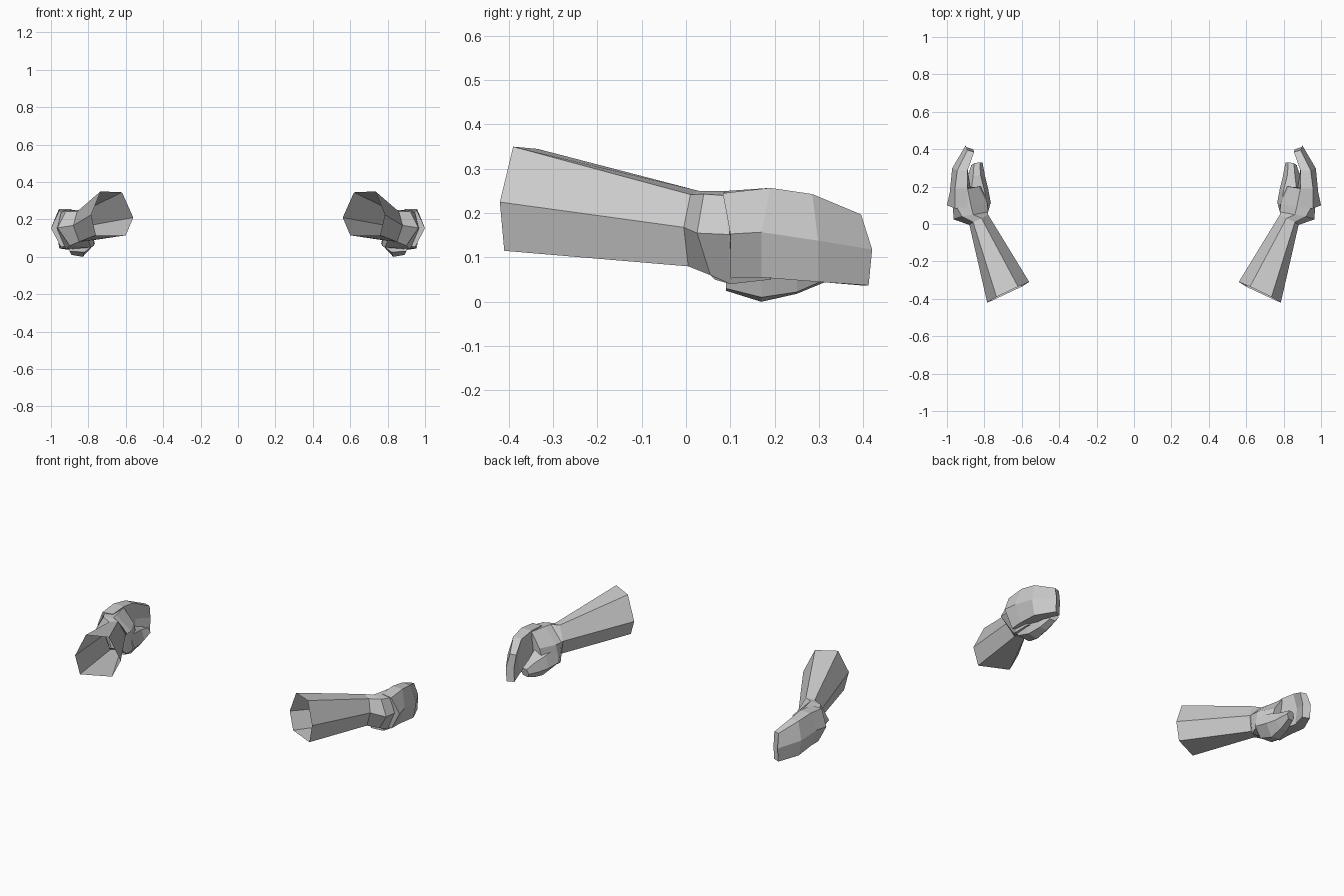
import bpy, bmesh

MID = bpy.data.objects.new


def loft(name, rings, cap_start=False, cap_end=True):
    """Skin matching rings into a flat-shaded tube and mirror it to the other side."""
    bm = bmesh.new()
    loops = [[bm.verts.new(p) for p in ring] for ring in rings]
    n = len(loops[0])
    for a, b in zip(loops, loops[1:]):
        for i in range(n):
            j = (i + 1) % n
            bm.faces.new((a[i], a[j], b[j], b[i]))
    if cap_start:
        bm.faces.new(loops[0][::-1])
    if cap_end:
        bm.faces.new(loops[-1])
    bmesh.ops.recalc_face_normals(bm, faces=bm.faces)
    mesh = bpy.data.meshes.new(name)
    bm.to_mesh(mesh)
    bm.free()
    obj = bpy.data.objects.new(name, mesh)
    bpy.context.collection.objects.link(obj)
    obj.modifiers.new("mirror", 'MIRROR').use_axis[0] = True
    return obj


# Six-sided forearm, open at the elbow, flaring into the heel of the hand
# (ring order: outer, top outer, top inner, inner, bottom inner, bottom outer)
loft("forearm_and_palm", [
    [(.785, -.42, .225), (.735, -.39, .35), (.62, -.335, .345),
     (.56, -.31, .21), (.60, -.335, .115), (.76, -.41, .115)],
    [(.88, -.005, .168), (.86, .01, .242), (.815, .03, .25),
     (.78, .05, .17), (.80, .035, .085), (.85, .005, .08)],
    [(.965, .025, .155), (.92, .04, .243), (.86, .05, .25),
     (.78, .065, .17), (.785, .065, .05), (.90, .055, .06)],
    [(.968, .095, .152), (.945, .085, .24), (.87, .09, .25),
     (.785, .11, .17), (.77, .10, .06), (.92, .10, .04)],
    [(.96, .19, .152), (.94, .19, .24), (.89, .19, .25),
     (.83, .20, .17), (.80, .20, .06), (.91, .19, .05)],
])

# Mitten of fingers curling inward
loft("fingers", [
    [(1.0, .10, .153), (.957, .083, .245), (.89, .09, .25),
     (.88, .10, .15), (.88, .10, .06), (.947, .10, .053)],
    [(.985, .17, .157), (.957, .19, .257), (.89, .19, .257),
     (.875, .20, .15), (.885, .19, .06), (.95, .17, .055)],
    [(.972, .298, .138), (.945, .285, .243), (.89, .285, .243),
     (.895, .31, .138), (.89, .30, .045), (.955, .298, .045)],
    [(.90, .42, .118), (.89, .395, .197), (.855, .385, .195),
     (.86, .40, .118), (.86, .395, .037), (.90, .412, .037)],
], cap_start=True)

# Thumb along the lower inner edge of the palm
loft("thumb", [
    [(.92, .09, .09), (.86, .09, .18), (.785, .10, .15),
     (.765, .11, .07), (.82, .09, .025), (.90, .09, .03)],
    [(.91, .17, .08), (.87, .18, .16), (.80, .18, .13),
     (.78, .19, .06), (.83, .17, .0), (.89, .17, .01)],
    [(.89, .25, .07), (.86, .26, .12), (.82, .26, .11),
     (.795, .25, .06), (.83, .25, .018), (.875, .25, .022)],
    [(.87, .315, .07), (.855, .325, .095), (.825, .33, .095),
     (.81, .33, .07), (.825, .32, .047), (.86, .315, .05)],
], cap_start=True)
